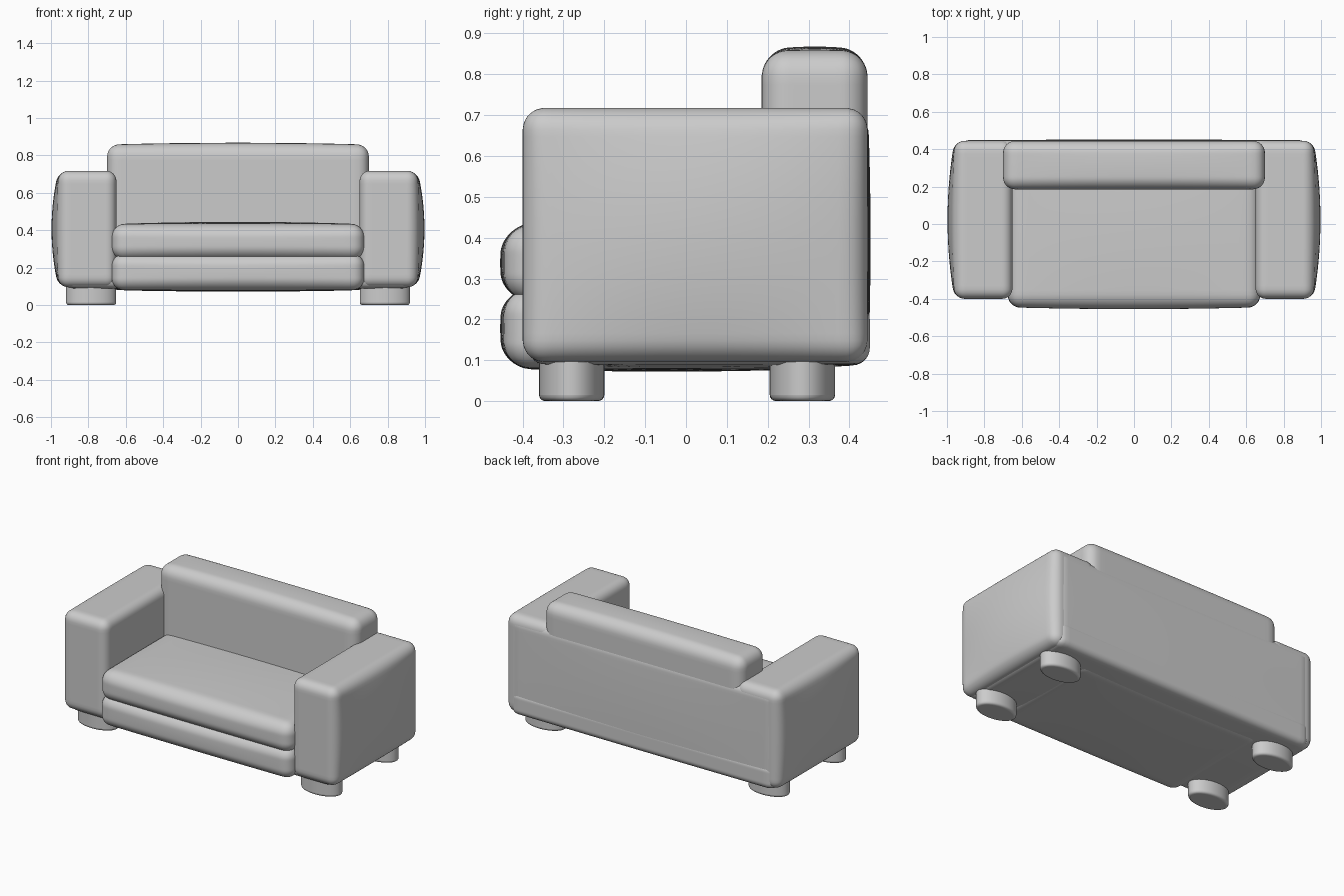
import bpy, bmesh
from math import sin, pi
from mathutils import Vector, Matrix

if "Cube" in bpy.data.objects:
    bpy.data.objects.remove(bpy.data.objects["Cube"])


def finish(name, bm, mirror=False, bevel=0):
    me = bpy.data.meshes.new(name)
    bmesh.ops.recalc_face_normals(bm, faces=bm.faces)
    bm.to_mesh(me)
    bm.free()
    ob = bpy.data.objects.new(name, me)
    bpy.context.collection.objects.link(ob)
    if bevel:
        mod = ob.modifiers.new("soft_edge", 'BEVEL')
        mod.width, mod.segments, mod.limit_method = bevel, 4, 'ANGLE'
    if mirror:
        ob.modifiers.new("mirror", 'MIRROR').use_axis = (True, False, False)
    bpy.ops.object.select_all(action='DESELECT')
    ob.select_set(True)
    bpy.context.view_layer.objects.active = ob
    bpy.ops.object.shade_smooth_by_angle(angle=0.8)
    return ob


def soft_box(name, lo, hi, r, bulge=None, mirror=False):
    """Rounded box; bulge maps (axis, sign) to an outward swell of that side."""
    lo, hi = Vector(lo), Vector(hi)
    mid, half = (lo + hi) / 2, (hi - lo) / 2
    bm = bmesh.new()
    bmesh.ops.create_cube(bm, size=2)
    bmesh.ops.subdivide_edges(bm, edges=bm.edges[:], cuts=31, use_grid_fill=True)
    for v in bm.verts:
        # crowd the grid toward the edges, then round them off
        p = Vector([half[i] * sin(v.co[i] * pi / 2) for i in range(3)])
        core = Vector([max(r - half[i], min(half[i] - r, p[i])) for i in range(3)])
        p = core + (p - core).normalized() * r
        n = [p[i] / half[i] for i in range(3)]
        for (axis, sign), amount in (bulge or {}).items():
            a, b = [n[i] for i in range(3) if i != axis]
            p[axis] += sign * amount * max(0, sign * n[axis]) * (1 - a * a) * (1 - b * b)
        v.co = mid + p
    return finish(name, bm, mirror)


# Arms, swelling outward
soft_box("armrest", (0.65, -0.40, 0.095), (0.96, 0.445, 0.718), 0.055,
         {(0, 1): 0.037}, mirror=True)

# Backrest standing above the arms
soft_box("backrest", (-0.70, 0.185, 0.12), (0.70, 0.445, 0.858), 0.065,
         {(2, 1): 0.01})

# Continuous rear panel and underside
soft_box("rear_panel", (-0.93, 0.25, 0.09), (0.93, 0.446, 0.70), 0.045,
         {(1, 1): 0.006})
soft_box("underside", (-0.92, -0.385, 0.09), (0.92, 0.45, 0.24), 0.04,
         {(2, -1): 0.016})

# Seat base and cushion
soft_box("seat_base", (-0.675, -0.445, 0.08), (0.675, 0.35, 0.275), 0.065,
         {(1, -1): 0.01, (2, -1): 0.008})
soft_box("seat_cushion", (-0.675, -0.445, 0.243), (0.675, 0.35, 0.433), 0.07,
         {(1, -1): 0.01, (2, 1): 0.012})

# Oval feet
for label, y in (("front_leg", -0.28), ("rear_leg", 0.285)):
    bm = bmesh.new()
    bmesh.ops.create_cone(
        bm, cap_ends=True, segments=40, radius1=1, radius2=1, depth=0.14,
        matrix=Matrix.Translation((0.785, y, 0.07)) @ Matrix.Diagonal((0.134, 0.08, 1, 1)))
    finish(label, bm, mirror=True, bevel=0.015)
